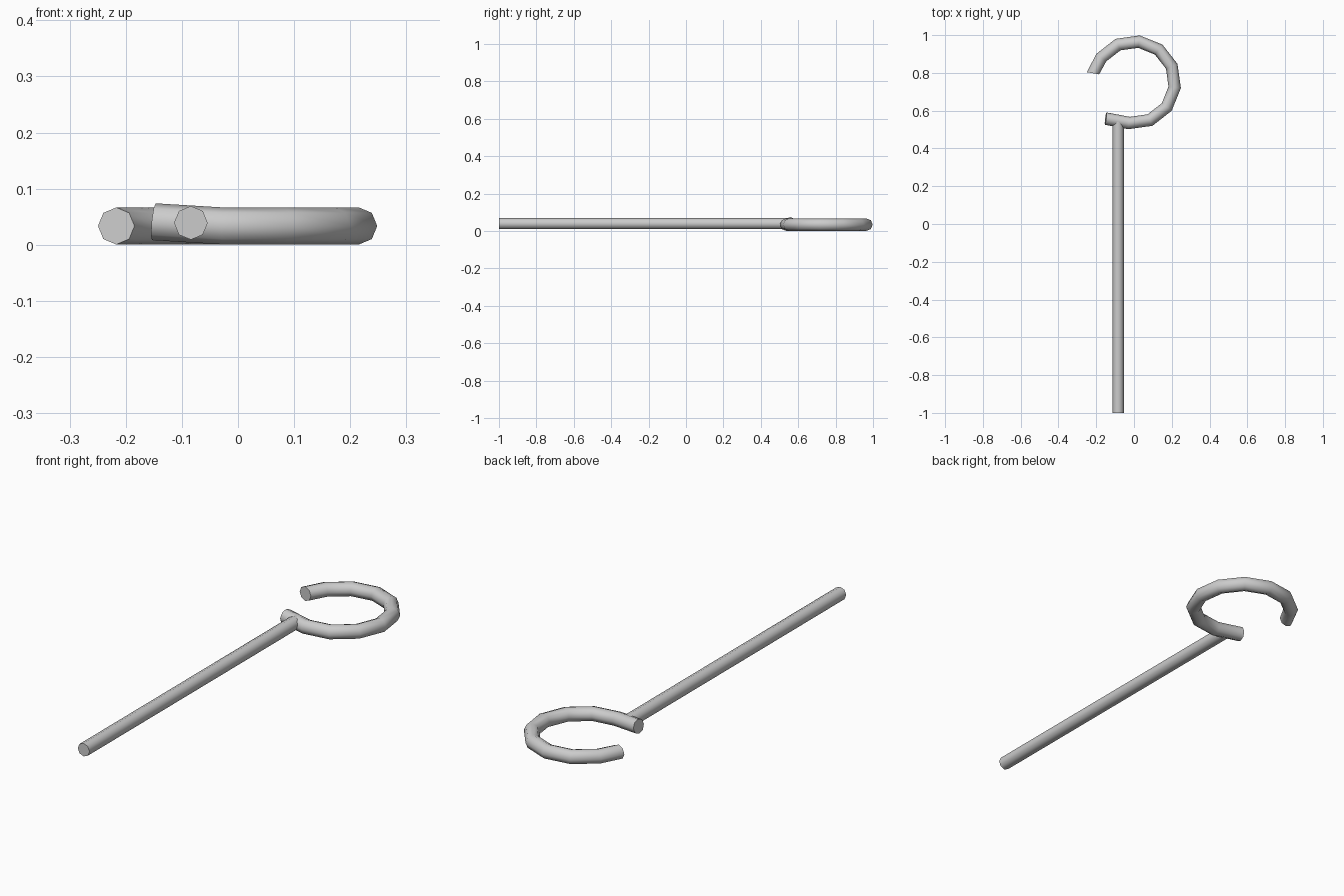
import bpy, bmesh
from math import sin, cos, pi, radians
from mathutils import Vector

if "Cube" in bpy.data.objects:
    bpy.data.objects.remove(bpy.data.objects["Cube"])

SIDES = 8


def tube(name, sections):
    """Capped tube through sections of (centre, side axis, up axis, radius)."""
    bm = bmesh.new()
    rings = []
    for c, side, up, r in sections:
        c, side, up = Vector(c), Vector(side).normalized(), Vector(up).normalized()
        rings.append([bm.verts.new(c + r * (cos(2 * pi * i / SIDES) * side
                                            + sin(2 * pi * i / SIDES) * up))
                      for i in range(SIDES)])
    for a, b in zip(rings, rings[1:]):
        for i in range(SIDES):
            j = (i + 1) % SIDES
            bm.faces.new((a[i], a[j], b[j], b[i]))
    bm.faces.new(rings[0][::-1])
    bm.faces.new(rings[-1])
    bmesh.ops.recalc_face_normals(bm, faces=bm.faces)
    me = bpy.data.meshes.new(name)
    bm.to_mesh(me)
    bm.free()
    ob = bpy.data.objects.new(name, me)
    bpy.context.collection.objects.link(ob)
    bpy.ops.object.select_all(action='DESELECT')
    ob.select_set(True)
    bpy.context.view_layer.objects.active = ob
    bpy.ops.object.shade_smooth_by_angle(angle=radians(50))
    return ob


UP = (0, 0, 1)
R, TUBE_R, Z = 0.217, 0.033, 0.0335

# Open hook ring: a coarse arc with straight, slightly shifted ends
sections = [((-0.217, 0.798, Z), (-0.985, 0.17, 0), UP, TUBE_R)]
for k in range(9):
    a = radians(143 - 30 * k)
    sections.append(((R * cos(a), 0.75 + R * sin(a), Z),
                     (cos(a), sin(a), 0), UP, TUBE_R))
sections.append(((-0.15, 0.558, 0.041), (-0.12, -0.99, 0), (0.1, 0, 1), TUBE_R))
tube("hook_ring", sections)

# Long straight shaft that runs into the ring's end
tube("shaft", [((-0.084, y, 0.039), (1, 0, 0), UP, 0.03) for y in (-1.0, 0.545)])
